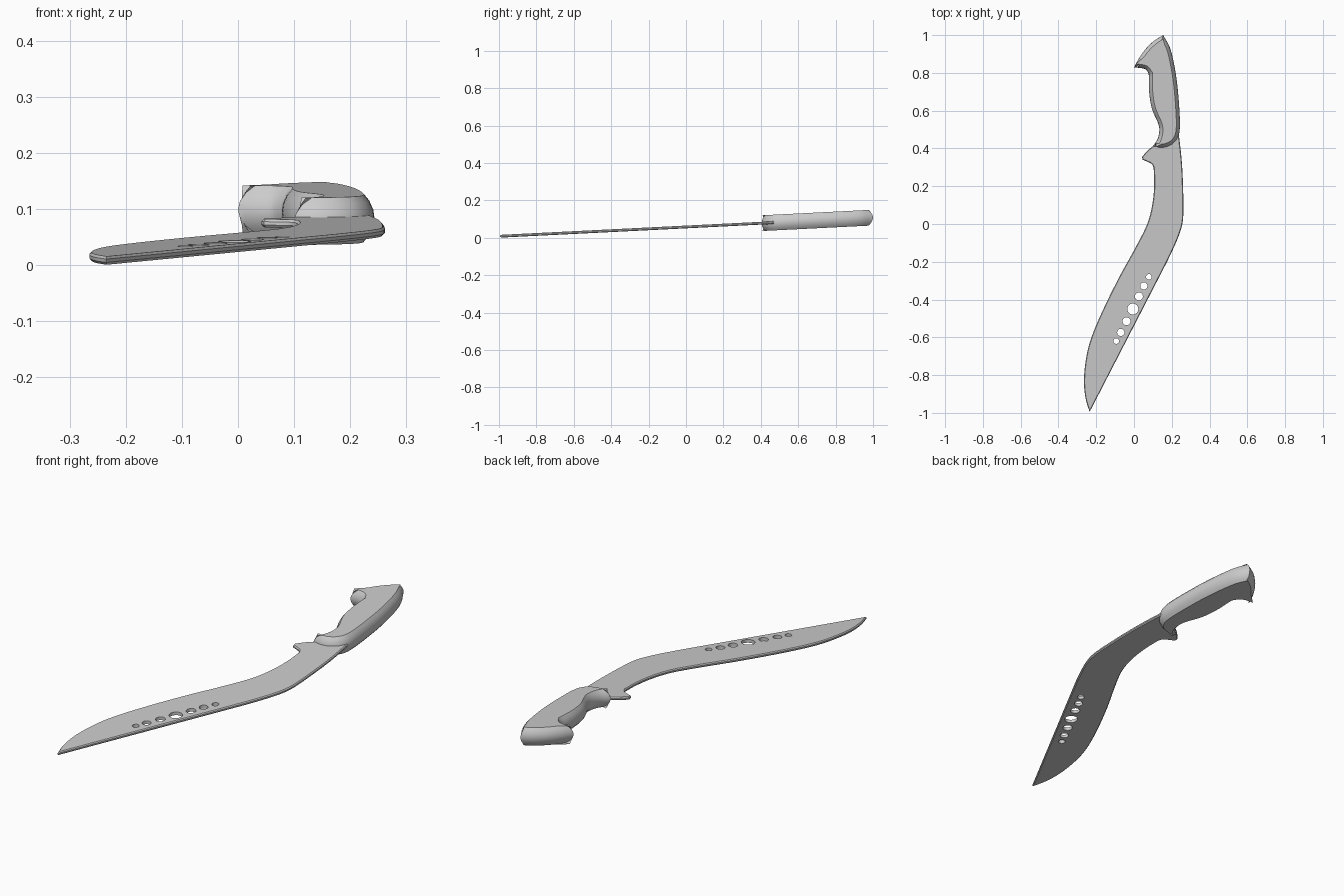
import bpy, bmesh
from mathutils import Vector

if "Cube" in bpy.data.objects:
    bpy.data.objects.remove(bpy.data.objects["Cube"])

SLOPE, BASE = 0.05, 0.0577     # the whole knife lies slightly tilted along y


def spline(pts, n=5):
    """Smooth curve through the points (end point left off)."""
    p = [Vector(q) for q in pts]
    if len(p) == 2:
        return p[:1]
    p = [2 * p[0] - p[1]] + p + [2 * p[-1] - p[-2]]
    out = []
    for i in range(1, len(p) - 2):
        a, b, c, d = p[i - 1:i + 3]
        for k in range(n):
            t = k / n
            out.append(0.5 * (2 * b + (c - a) * t + (2 * a - 5 * b + 4 * c - d) * t * t
                              + (3 * b - a - 3 * c + d) * t ** 3))
    return out


def outline(*runs):
    """Closed outline from smooth runs that meet in sharp corners."""
    loop = [q for r in runs for q in spline(r)]
    area = sum(a.x * b.y - b.x * a.y for a, b in zip(loop, loop[1:] + loop[:1]))
    return loop if area > 0 else loop[::-1]


def inset(loop, d):
    out = []
    for i, p in enumerate(loop):
        e1 = (p - loop[i - 1]).normalized()
        e2 = (loop[(i + 1) % len(loop)] - p).normalized()
        n1, n2 = Vector((-e1.y, e1.x)), Vector((-e2.y, e2.x))
        out.append(p + (n1 + n2) * d / max(1 + n1.dot(n2), 0.35))
    return out


def slab(name, loop, section):
    """Stack inset copies of the outline: section = (inset, height) pairs."""
    bm = bmesh.new()
    rings = [[bm.verts.new((p.x, p.y, z + BASE + SLOPE * p.y)) for p in inset(loop, d)]
             for d, z in section]
    n = len(loop)
    for lo, hi in zip(rings, rings[1:]):
        for i in range(n):
            j = (i + 1) % n
            bm.faces.new((lo[i], lo[j], hi[j], hi[i]))
    bm.faces.new(rings[0][::-1])
    bm.faces.new(rings[-1])
    me = bpy.data.meshes.new(name)
    bm.to_mesh(me)
    bm.free()
    ob = bpy.data.objects.new(name, me)
    bpy.context.collection.objects.link(ob)
    return ob


def smooth(ob, angle):
    bpy.ops.object.select_all(action='DESELECT')
    ob.select_set(True)
    bpy.context.view_layer.objects.active = ob
    bpy.ops.object.shade_smooth_by_angle(angle=angle)


# Blade: spine, hidden tang, finger guard, curved cutting edge
blade = slab("blade", outline(
    [(-0.235, -0.995), (0.175, -0.2)],
    [(0.175, -0.2), (0.215, -0.115), (0.245, -0.04), (0.26, 0.03), (0.261, 0.15),
     (0.254, 0.32), (0.238, 0.47)],
    [(0.238, 0.47), (0.2, 0.52)],
    [(0.2, 0.52), (0.16, 0.5)],
    [(0.16, 0.5), (0.13, 0.43)],
    [(0.13, 0.43), (0.10, 0.412), (0.07, 0.387), (0.042, 0.355)],
    [(0.042, 0.355), (0.046, 0.34)],
    [(0.046, 0.34), (0.075, 0.328), (0.095, 0.316), (0.104, 0.298)],
    [(0.104, 0.298), (0.107, 0.21), (0.098, 0.11), (0.07, 0.0), (0.005, -0.13),
     (-0.075, -0.275), (-0.155, -0.435), (-0.218, -0.58), (-0.25, -0.69),
     (-0.265, -0.82), (-0.257, -0.92), (-0.235, -0.995)]),
    [(0.004, -0.0075), (0, -0.003), (0, 0.003), (0.004, 0.0075)])

# Row of round holes through the blade
HOLES = [(0.079, -0.28, 0.015), (0.052, -0.328, 0.019), (0.026, -0.383, 0.021),
         (-0.006, -0.45, 0.029), (-0.04, -0.515, 0.021), (-0.07, -0.574, 0.019),
         (-0.094, -0.62, 0.015)]
bm = bmesh.new()
for x, y, r in HOLES:
    ring = bmesh.ops.create_cone(bm, cap_ends=True, segments=24, radius1=r, radius2=r, depth=0.2)
    bmesh.ops.translate(bm, verts=ring["verts"], vec=(x, y, BASE + SLOPE * y))
me = bpy.data.meshes.new("hole_cutter")
bm.to_mesh(me)
bm.free()
cutter = bpy.data.objects.new("hole_cutter", me)
bpy.context.collection.objects.link(cutter)
mod = blade.modifiers.new("holes", 'BOOLEAN')
mod.object, mod.operation, mod.solver = cutter, 'DIFFERENCE', 'EXACT'
bpy.context.view_layer.objects.active = blade
bpy.ops.object.modifier_apply(modifier=mod.name)
bpy.data.objects.remove(cutter)
smooth(blade, 0.45)

# Handle: rounded grip with finger hollow and hooked pommel
handle = slab("handle", outline(
    [(0.10, 0.412), (0.145, 0.404), (0.19, 0.415), (0.225, 0.446), (0.242, 0.5),
     (0.24, 0.61), (0.225, 0.77), (0.195, 0.92), (0.155, 1.0)],
    [(0.155, 1.0), (0.105, 0.969), (0.06, 0.925), (0.025, 0.875), (0.0, 0.828)],
    [(0.0, 0.828), (0.035, 0.826), (0.062, 0.818), (0.078, 0.797)],
    [(0.078, 0.797), (0.08, 0.7), (0.095, 0.61), (0.127, 0.535), (0.134, 0.495),
     (0.125, 0.45), (0.10, 0.412)]),
    [(0.019, -0.042), (0.009, -0.03), (0.002, -0.014), (0, 0),
     (0.002, 0.014), (0.009, 0.03), (0.019, 0.042)])
smooth(handle, 0.6)
